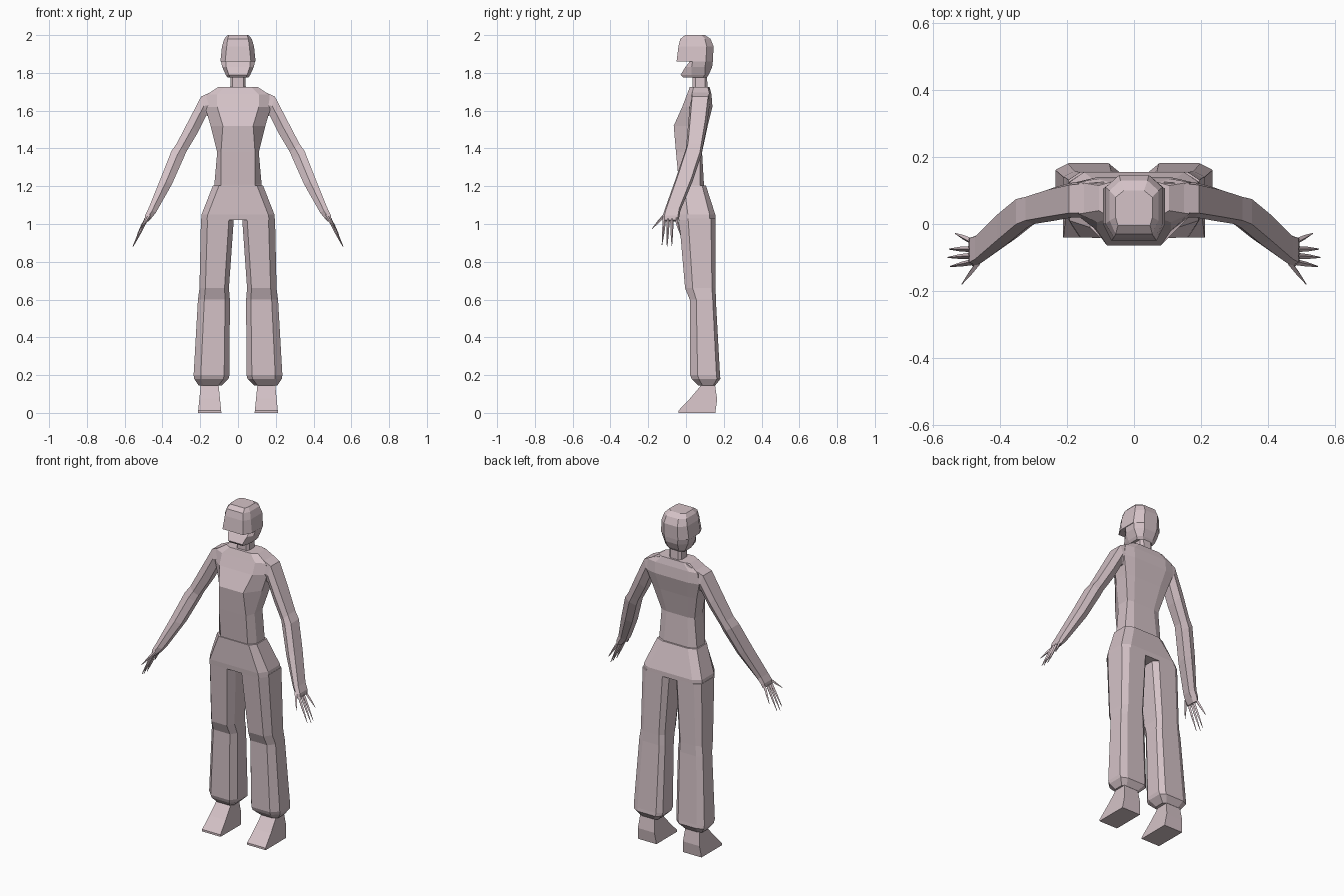
import bpy, bmesh
from mathutils import Vector

cube = bpy.data.objects.get("Cube")
if cube:
    bpy.data.objects.remove(cube, do_unlink=True)

# One pale mauve colour for everything
skin = bpy.data.materials.new("pale_mauve")
skin.use_nodes = True
colour = (0.66, 0.54, 0.57, 1)
skin.diffuse_color = colour
skin.node_tree.nodes["Principled BSDF"].inputs["Base Color"].default_value = colour


def loft(name, rings, cap_start=True, cap_end=True):
    """Skin a list of equal-length closed rings with flat faces."""
    bm = bmesh.new()
    rows = [[bm.verts.new(p) for p in ring] for ring in rings]
    n = len(rows[0])
    for a, b in zip(rows, rows[1:]):
        for i in range(n):
            j = (i + 1) % n
            bm.faces.new((a[i], a[j], b[j], b[i]))
    if cap_start:
        bm.faces.new(rows[0][::-1])
    if cap_end:
        bm.faces.new(rows[-1])
    bmesh.ops.recalc_face_normals(bm, faces=bm.faces)
    mesh = bpy.data.meshes.new(name)
    bm.to_mesh(mesh)
    bm.free()
    mesh.materials.append(skin)
    obj = bpy.data.objects.new(name, mesh)
    bpy.context.collection.objects.link(obj)
    return obj


def pair(name, rings):
    """Left part and its mirrored right twin."""
    loft("left_" + name, rings)
    loft("right_" + name, [[(-x, y, z) for x, y, z in r] for r in rings])


def body_ring(z, half, front, back, y_front, y_side, y_rear, y_back):
    """Symmetric eight-sided horizontal section."""
    side = [(front, y_front), (half, y_side), (half, y_rear), (back, y_back)]
    return [(x, y, z) for x, y in side] + [(-x, y, z) for x, y in side[::-1]]


# Torso: waist up to collar
loft("torso", [body_ring(*r) for r in (
    (1.10, .13, .09, .08, -.03, .01, .08, .10),
    (1.21, .125, .09, .08, -.037, .0, .075, .095),
    (1.38, .11, .09, .07, -.053, .0, .075, .085),
    (1.52, .145, .08, .09, -.065, .02, .105, .115),
    (1.62, .175, .11, .11, -.02, .03, .125, .14),
    (1.685, .165, .11, .11, .005, .03, .125, .135),
    (1.725, .105, .07, .07, .02, .04, .115, .125))])

# Neck and head, with an overhanging brow above the recessed face
loft("neck", [body_ring(*r) for r in (
    (1.70, .042, .03, .025, .035, .05, .10, .115),
    (1.81, .038, .028, .025, .035, .05, .10, .11))])
loft("head", [body_ring(*r) for r in (
    (1.775, .055, .042, .03, -.015, .03, .09, .11),
    (1.79, .065, .048, .035, -.028, .03, .10, .12),
    (1.83, .083, .062, .04, -.004, .03, .10, .138),
    (1.86, .09, .065, .045, .02, .035, .105, .142),
    (1.861, .093, .068, .045, -.05, .0, .105, .142),
    (1.94, .085, .06, .045, -.04, .0, .11, .146),
    (1.98, .073, .055, .04, -.03, .01, .10, .13),
    (2.00, .055, .048, .03, -.005, .02, .08, .10))])

# Trouser hips
loft("hips", [body_ring(*r) for r in (
    (1.02, .195, .165, .15, -.037, .01, .125, .155),
    (1.05, .193, .16, .15, -.04, .01, .125, .155),
    (1.205, .132, .10, .085, -.042, -.01, .085, .105))])


def leg_ring(z, inner, outer, front, back):
    """Trouser section with a bevelled outer front and rear."""
    w, d = outer - inner, back - front
    return [(inner, front + .25 * d, z), (inner + .15 * w, front, z),
            (inner + .8 * w, front, z), (outer, front + .25 * d, z),
            (outer, back - .12 * d, z), (outer - .2 * w, back, z),
            (inner + .15 * w, back, z), (inner, back - .15 * d, z)]


# Wide trouser legs, drawn in at the cuff
pair("trouser_leg", [leg_ring(*r) for r in (
    (1.03, .022, .196, -.037, .155),
    (.66, .048, .204, -.005, .157),
    (.60, .043, .212, .02, .158),
    (.20, .045, .235, .022, .18),
    (.18, .05, .232, .03, .182),
    (.145, .085, .208, .065, .155))])

# Shoes: heel-to-toe profile extruded across the foot
profile = ((-.04, 0), (-.04, .012), (.02, .075), (.075, .14), (.08, .17),
           (.15, .17), (.155, .14), (.165, .07), (.155, 0))
pair("shoe", [[(x + lean * z, y, z) for y, z in profile]
              for x, lean in ((.088, .1), (.212, -.1))])


def arm_ring(ox, oz, ix, iz, y0, y1):
    """Six-sided arm section between an outer and an inner edge."""
    mx, mz, d = (ox + ix) / 2, (oz + iz) / 2, y1 - y0
    return [(ox, y0 + .12 * d, oz), (ox, y1 - .08 * d, oz), (mx, y1, mz),
            (ix, y1 - .25 * d, iz), (ix, y0 + .2 * d, iz), (mx, y0, mz)]


# Arms: shoulder, paired elbow rings, forearm, wrist and palm
pair("arm", [arm_ring(*r) for r in (
    (.09, 1.722, .10, 1.55, .02, .135),
    (.195, 1.675, .168, 1.575, .02, .125),
    (.26, 1.55, .215, 1.48, .01, .11),
    (.325, 1.425, .275, 1.38, .0, .088),
    (.353, 1.385, .29, 1.345, -.012, .082),
    (.41, 1.24, .35, 1.21, -.06, .035),
    (.475, 1.08, .435, 1.06, -.115, -.03),
    (.492, 1.045, .455, 1.035, -.125, -.035),
    (.495, 1.02, .475, 1.012, -.125, -.04))])

# Slim tapering fingers and thumb
fingers = {
    "thumb": ((.465, -.115, 1.045), (.515, -.18, .975)),
    "index_finger": ((.485, -.114, 1.025), (.55, -.127, .89)),
    "middle_finger": ((.488, -.095, 1.025), (.557, -.10, .88)),
    "ring_finger": ((.488, -.075, 1.025), (.553, -.075, .885)),
    "little_finger": ((.485, -.052, 1.03), (.535, -.028, .94))}
for name, (base, tip) in fingers.items():
    base, tip = Vector(base), Vector(tip)
    axis = (tip - base).normalized()
    u = axis.cross(Vector((0, 1, 0))).normalized()
    v = axis.cross(u)
    rings = []
    for t, r in ((0, .009), (.5, .007), (1, .0015)):
        c = base.lerp(tip, t)
        rings.append([tuple(c + r * d) for d in (u, v, -u, -v)])
    pair(name, rings)
